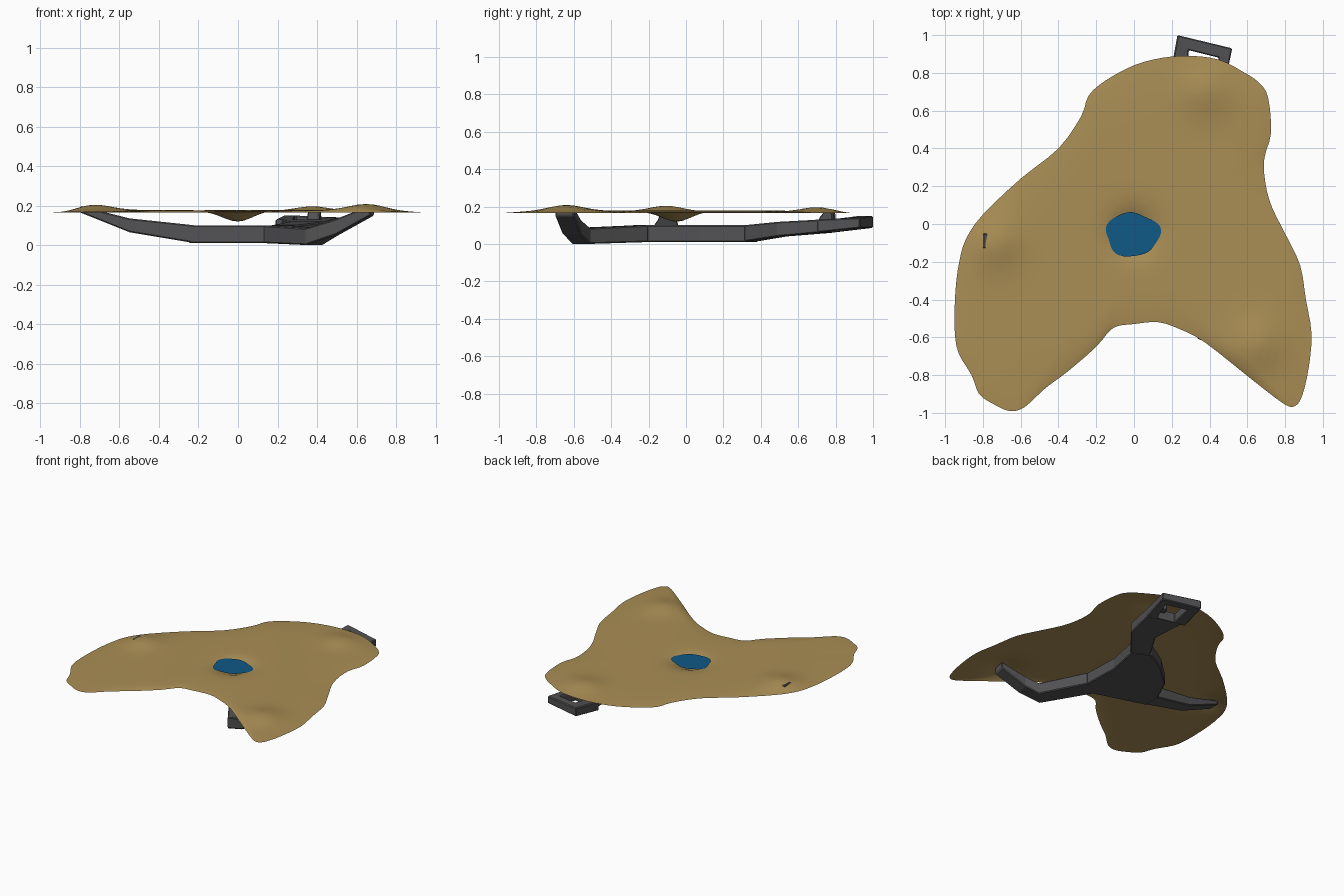
import bpy, bmesh, math
from mathutils import Vector

if "Cube" in bpy.data.objects:
    bpy.data.objects.remove(bpy.data.objects["Cube"])


def material(name, rgb):
    m = bpy.data.materials.new(name)
    m.diffuse_color = (*rgb, 1)
    m.use_nodes = True
    m.node_tree.nodes["Principled BSDF"].inputs["Base Color"].default_value = m.diffuse_color
    return m


HIDE = material("tan_hide", (0.40, 0.27, 0.09))
WATER = material("blue_water", (0.005, 0.10, 0.24))
FRAME = material("dark_frame", (0.085, 0.085, 0.09))


def make(name, bm, mat, smooth=False, bevel=0):
    bmesh.ops.recalc_face_normals(bm, faces=bm.faces)
    me = bpy.data.meshes.new(name)
    bm.to_mesh(me)
    bm.free()
    ob = bpy.data.objects.new(name, me)
    bpy.context.collection.objects.link(ob)
    me.materials.append(mat)
    if smooth:
        for p in me.polygons:
            p.use_smooth = True
    if bevel:
        b = ob.modifiers.new("bevel", 'BEVEL')
        b.width = bevel
        b.segments = 1
    return ob


def prism(name, pts, z0, z1):
    bm = bmesh.new()
    lo = [bm.verts.new((x, y, z0)) for x, y in pts]
    hi = [bm.verts.new((x, y, z1)) for x, y in pts]
    bm.faces.new(lo)
    bm.faces.new(hi)
    for i in range(len(pts)):
        j = (i + 1) % len(pts)
        bm.faces.new((lo[i], lo[j], hi[j], hi[i]))
    return make(name, bm, FRAME, bevel=0.006)


def bar(name, stations, closed=False):
    """Box-section bar; each station is (side a, side b, z bottom, z top)."""
    bm = bmesh.new()
    rings = [[bm.verts.new(v) for v in ((*a, z0), (*b, z0), (*b, z1), (*a, z1))]
             for a, b, z0, z1 in stations]
    n = len(rings)
    for i in range(n if closed else n - 1):
        r, s = rings[i], rings[(i + 1) % n]
        for k in range(4):
            m = (k + 1) % 4
            bm.faces.new((r[k], r[m], s[m], s[k]))
    if not closed:
        bm.faces.new(rings[0])
        bm.faces.new(rings[-1])
    return make(name, bm, FRAME, bevel=0.006)


def closed_curve(pts, sub):
    """Catmull-Rom loop through the points."""
    P = [Vector(p) for p in pts]
    out, n = [], len(P)
    for i in range(n):
        a, b, c, d = (P[(i + k) % n] for k in (-1, 0, 1, 2))
        for s in range(sub):
            t = s / sub
            out.append(0.5 * (2 * b + (c - a) * t + (2 * a - 5 * b + 4 * c - d) * t * t
                              + (3 * b - a - 3 * c + d) * t ** 3))
    return out


# stretched hide: three-lobed sheet with raised peg points and a central dip
outline = [(.30, .89), (.45, .87), (.57, .81), (.66, .75), (.71, .67), (.725, .48),
           (.69, .35), (.695, .22), (.73, .09), (.81, -.07), (.88, -.22), (.91, -.40),
           (.94, -.58), (.925, -.76), (.89, -.91), (.85, -.965), (.79, -.95),
           (.62, -.82), (.38, -.63), (.25, -.56), (.13, -.52), (0, -.53), (-.11, -.55),
           (-.2, -.65), (-.35, -.78), (-.47, -.87), (-.58, -.97), (-.66, -.99),
           (-.75, -.95), (-.82, -.9), (-.86, -.8), (-.93, -.68), (-.95, -.55),
           (-.945, -.35), (-.925, -.2), (-.89, -.08), (-.8, .05), (-.6, .24),
           (-.4, .40), (-.28, .57), (-.24, .68), (-.15, .76), (0, .84), (.15, .88)]
CENTRE = Vector((0, -.05))
PEGS = [(Vector((-.75, -.10)), .036), (Vector((.66, -.64)), .034), (Vector((.38, .72)), .032)]


def hide_z(p, t):
    z = .010 + .003 * math.sin(7 * p.x + 4 * p.y)
    for q, h in PEGS:
        z += h * math.exp(-((p - q).length / .13) ** 2)
    z *= 1 - t ** 8
    return .165 + z - .055 * math.exp(-((p - CENTRE).length / .11) ** 2)


loop = closed_curve(outline, 3)
bm = bmesh.new()
N, RINGS = len(loop), 28
mid = bm.verts.new((*CENTRE, hide_z(CENTRE, 0)))
prev = None
for k in range(1, RINGS + 1):
    t = k / RINGS
    ring = []
    for q in loop:
        p = CENTRE.lerp(q, t)
        ring.append(bm.verts.new((p.x, p.y, hide_z(p, t))))
    for i in range(N):
        j = (i + 1) % N
        if prev:
            bm.faces.new((prev[i], ring[i], ring[j], prev[j]))
        else:
            bm.faces.new((mid, ring[i], ring[j]))
    prev = ring
make("hide", bm, HIDE, smooth=True)

# small pool of water lying in the dip
bm = bmesh.new()
rim = []
for i in range(40):
    a = math.tau * i / 40
    r = .132 + .007 * math.sin(3 * a + 1) + .005 * math.sin(5 * a)
    rim.append(bm.verts.new((r * 1.08 * math.cos(a) - .008, r * .88 * math.sin(a) - .055, .168)))
bm.faces.new(rim)
make("water", bm, WATER)

# base plate of the frame
prism("base_plate", [(.25, -.22), (.24, .07), (.29, .32), (.165, .385), (.07, .33),
                     (-.02, .27), (-.17, .13), (-.25, -.04), (-.25, -.17), (.14, -.29)],
      .01, .10)

# arms rising to the hide, and the neck leading to the handle
bar("left_arm", [((-.22, -.04), (-.22, -.175), .01, .10),
                 ((-.55, -.05), (-.55, -.15), .065, .135),
                 ((-.80, -.05), (-.80, -.13), .165, .198)])
bar("right_arm", [((.12, -.27), (.25, -.20), .01, .10),
                  ((.34, -.61), (.43, -.51), 0, .085),
                  ((.49, -.66), (.51, -.56), .05, .13),
                  ((.67, -.70), (.69, -.60), .15, .20)])
bar("neck", [((.165, .375), (.29, .31), .012, .10),
             ((.26, .54), (.44, .49), .04, .118),
             ((.22, .79), (.475, .71), .06, .13)])

# open handle ring
bar("handle", [((.19, .78), (.28, .77), .06, .13), ((.47, .69), (.41, .74), .06, .13),
               ((.52, .93), (.45, .88), .085, .14), ((.23, 1.0), (.29, .92), .085, .15)],
    closed=True)

# peg lifting the hide at the handle end
bar("peg", [((.35, .73), (.41, .71), .11, .14), ((.355, .77), (.42, .75), .11, .185),
            ((.37, .80), (.42, .785), .11, .165)])
